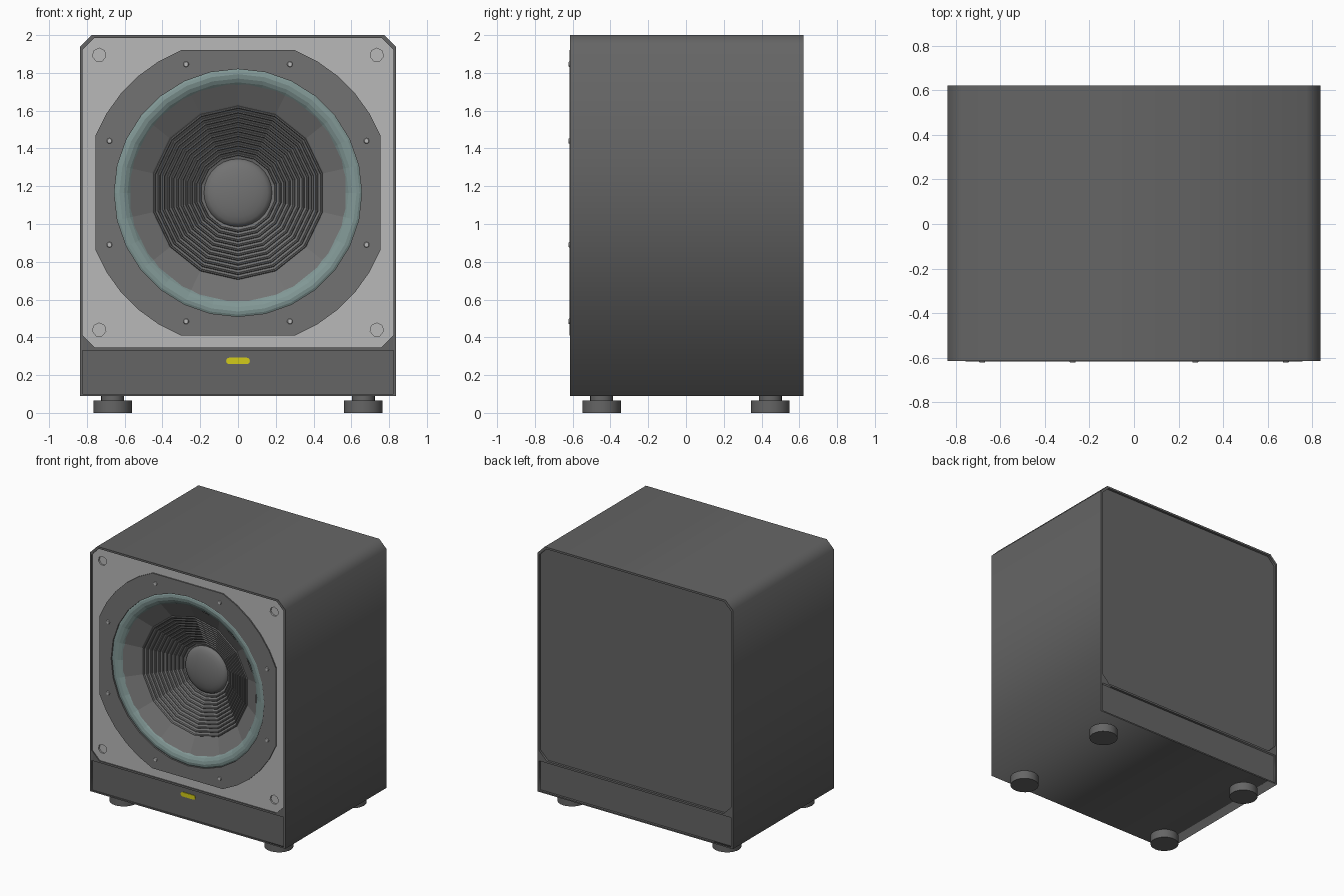
import bpy, bmesh, math
from mathutils import Matrix, Vector

if "Cube" in bpy.data.objects:
    bpy.data.objects.remove(bpy.data.objects["Cube"])

CZ = 1.165                      # driver centre height
FRONT, BACK = -0.615, 0.622     # cabinet faces


def material(name, r, g, b):
    m = bpy.data.materials.new(name)
    m.diffuse_color = (r, g, b, 1)
    m.use_nodes = True
    m.node_tree.nodes["Principled BSDF"].inputs["Base Color"].default_value = m.diffuse_color
    return m


DARK = material("dark_grey", 0.13, 0.13, 0.13)
MID = material("mid_grey", 0.17, 0.17, 0.17)
LIGHT = material("light_grey", 0.48, 0.48, 0.48)
TEAL = material("teal_rubber", 0.22, 0.31, 0.30)
YELLOW = material("yellow_light", 0.65, 0.6, 0.01)


def add_mesh(name, mesh, mat):
    mesh.materials.clear()
    mesh.materials.append(mat)
    ob = bpy.data.objects.new(name, mesh)
    bpy.context.collection.objects.link(ob)
    return ob


def plate(name, loops, y0, y1, mat):
    """Extrude an x/z outline (first loop) with holes (other loops) from y0 to y1."""
    cu = bpy.data.curves.new(name, 'CURVE')
    cu.dimensions, cu.fill_mode = '2D', 'BOTH'
    cu.extrude = (y1 - y0) / 2
    for pts in loops:
        s = cu.splines.new('POLY')
        s.points.add(len(pts) - 1)
        for p, (x, z) in zip(s.points, pts):
            p.co = (x, z, 0, 1)
        s.use_cyclic_u = True
    tmp = bpy.data.objects.new(name + "_curve", cu)
    bpy.context.collection.objects.link(tmp)
    deps = bpy.context.evaluated_depsgraph_get()
    me = bpy.data.meshes.new_from_object(tmp.evaluated_get(deps))
    bpy.data.objects.remove(tmp)
    me.transform(Matrix.Translation((0, (y0 + y1) / 2, 0)) @ Matrix.Rotation(math.pi / 2, 4, 'X'))
    bm = bmesh.new()
    bm.from_mesh(me)
    bmesh.ops.remove_doubles(bm, verts=bm.verts, dist=1e-5)
    bmesh.ops.recalc_face_normals(bm, faces=bm.faces)
    bm.to_mesh(me)
    bm.free()
    me.name = name
    return add_mesh(name, me, mat)


def lathe(name, profile, sides, mat, smooth=None):
    """Spin (radius, y) points around the driver axis."""
    bm = bmesh.new()
    vs = [bm.verts.new((0, y, CZ + r)) for r, y in profile]
    es = [bm.edges.new(p) for p in zip(vs, vs[1:])]
    bmesh.ops.spin(bm, geom=vs + es, cent=(0, 0, CZ), axis=(0, 1, 0),
                   angle=math.tau, steps=sides, use_merge=False)
    bmesh.ops.remove_doubles(bm, verts=bm.verts, dist=1e-5)
    bmesh.ops.recalc_face_normals(bm, faces=bm.faces)
    # open dishes must face the front
    if sum(f.normal.y * f.calc_area() for f in bm.faces) > 0:
        bmesh.ops.reverse_faces(bm, faces=bm.faces)
    me = bpy.data.meshes.new(name)
    bm.to_mesh(me)
    bm.free()
    ob = add_mesh(name, me, mat)
    if smooth:
        me.shade_smooth()
    return ob


def cylinder(bm, r1, r2, z0, z1, x, y, sides):
    bmesh.ops.create_cone(bm, cap_ends=True, segments=sides, radius1=r1, radius2=r2,
                          depth=z1 - z0, matrix=Matrix.Translation((x, y, (z0 + z1) / 2)))


def ring(x, z, r, n, start=0.0):
    return [(x + r * math.sin(start + math.tau * i / n),
             z + r * math.cos(start + math.tau * i / n)) for i in range(n)]


def box(w, z0, z1, c_bottom=0.0, c_top=0.0):
    """Rectangle outline with optional chamfered bottom and top corners."""
    pts = []
    for z, c, sz in ((z0, c_bottom, 1), (z1, c_top, -1)):
        half = [(w - c, z), (w, z + sz * c)] if c else [(w, z)]
        row = [(-x, zz) for x, zz in reversed(half)] + half
        pts += row if sz == 1 else row[::-1]
    return pts


# Cabinet shell: chamfered top corners, upper and lower openings
upper = box(0.822, 0.345, 1.985, 0.065, 0.06)
lower = box(0.822, 0.1, 0.33)
plate("cabinet_shell", [box(0.836, 0.09, 2.0, 0, 0.062), upper, lower], FRONT, BACK, DARK)

# Inset panels
plate("back_panel", [upper], BACK - 0.04, BACK - 0.018, DARK)
plate("back_lower_panel", [lower], BACK - 0.04, BACK - 0.018, DARK)
plate("front_lower_panel", [lower], FRONT + 0.008, FRONT + 0.03, DARK)
corners = [(sx * 0.735, z) for sx in (-1, 1) for z in (0.44, 1.895)]
sockets = [ring(x, z, 0.036, 7) for x, z in corners]
plate("front_baffle", [upper, ring(0, CZ, 0.66, 28)] + sockets, FRONT + 0.008, FRONT + 0.03, LIGHT)
for i, s in enumerate(sockets):
    plate(f"grille_socket_{i + 1}", [s], FRONT + 0.02, FRONT + 0.03, LIGHT)

# Driver frame: circle clipped by four flats
R, FLAT = 0.813, 0.755
a0 = math.acos(FLAT / R)
frame = []
for q in range(4):
    for k in range(6):
        a = q * math.pi / 2 + a0 + (math.pi / 2 - 2 * a0) * k / 5
        frame.append((R * math.sin(a), CZ + R * math.cos(a)))
plate("driver_frame", [frame, ring(0, CZ, 0.655, 28)], FRONT - 0.001, FRONT + 0.012, MID)

# Frame screws
bm = bmesh.new()
for q in range(4):
    for a in (math.radians(22), math.radians(68)):
        t = q * math.pi / 2 + a
        m = Matrix.Translation((0.734 * math.sin(t), FRONT - 0.002, CZ + 0.734 * math.cos(t)))
        bmesh.ops.create_cone(bm, cap_ends=True, segments=10, radius1=0.017, radius2=0.012,
                              depth=0.01, matrix=m @ Matrix.Rotation(math.pi / 2, 4, 'X'))
me = bpy.data.meshes.new("frame_screws")
bm.to_mesh(me)
bm.free()
add_mesh("frame_screws", me, LIGHT)

# Rubber surround
lathe("surround", [(0.658, -0.603), (0.645, -0.61), (0.628, -0.613), (0.605, -0.608),
                   (0.585, -0.597), (0.566, -0.58)], 28, TEAL)

# Cone with concentric ridges
cone = [(0.585, -0.592), (0.468, -0.53)]
for i in range(11):
    r = 0.46 - i * 0.025
    y = -0.525 + i * 0.0135
    cone += [(r, y), (r - 0.004, y - 0.007), (r - 0.01, y - 0.007), (r - 0.013, y + 0.004)]
cone.append((0.165, -0.375))
lathe("speaker_cone", cone, 14, MID)

# Dust cap dome
cap = [(0.18 * math.cos(a), -0.382 - 0.05 * math.sin(a))
       for a in (math.pi / 2 * k / 6 for k in range(7))]
lathe("dust_cap", cap, 28, MID, smooth=True)

# Indicator light: pill shape
pill = [(s * (0.046 + 0.017 * math.cos(a)), 0.275 + s * 0.017 * math.sin(a))
        for s in (1, -1) for a in (math.pi * (k / 6 - 0.5) for k in range(7))]
plate("indicator_light", [pill], FRONT + 0.003, FRONT + 0.015, YELLOW)

# Feet: wide pad with a narrower neck
for sx, side in ((-1, "left"), (1, "right")):
    for sy, end in ((-1, "front"), (1, "back")):
        bm = bmesh.new()
        x, y = sx * 0.664, sy * 0.447
        cylinder(bm, 0.102, 0.102, 0, 0.066, x, y, 24)
        cylinder(bm, 0.06, 0.06, 0.06, 0.095, x, y, 24)
        me = bpy.data.meshes.new("foot")
        bm.to_mesh(me)
        bm.free()
        ob = add_mesh(f"{end}_{side}_foot", me, DARK)
        me.shade_smooth()
        bpy.context.view_layer.objects.active = ob
        bpy.ops.object.select_all(action='DESELECT')
        ob.select_set(True)
        bpy.ops.object.shade_smooth_by_angle(angle=math.radians(30))
